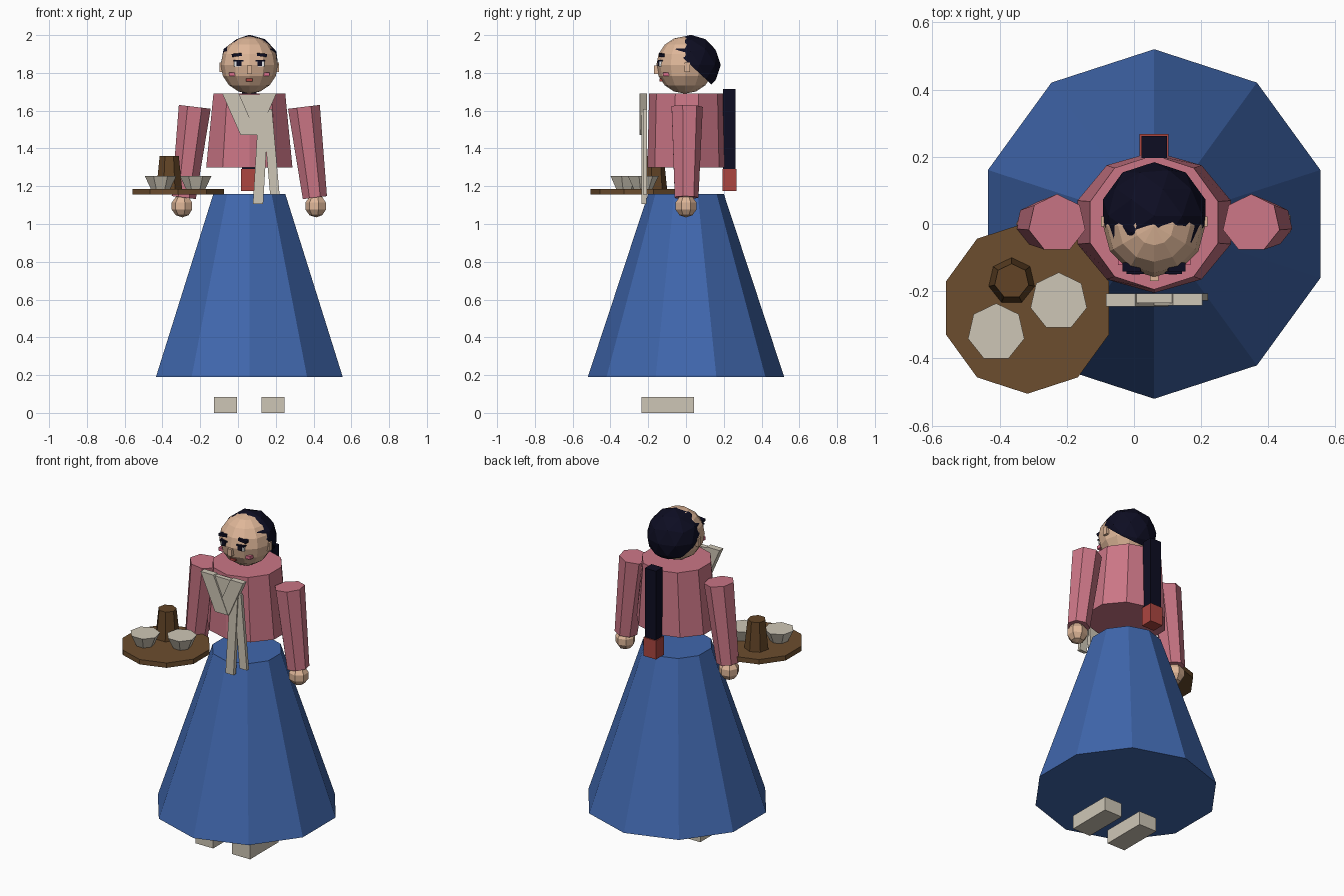
import bpy, bmesh, math
from mathutils import Matrix, Vector

if "Cube" in bpy.data.objects:
    bpy.data.objects.remove(bpy.data.objects["Cube"])

CX = 0.06  # body axis


def mat(name, r, g, b):
    m = bpy.data.materials.new(name)
    lin = [((c / 255 + 0.055) / 1.055) ** 2.4 if c > 10 else c / 255 / 12.92 for c in (r, g, b)]
    m.diffuse_color = (*lin, 1)
    m.use_nodes = True
    m.node_tree.nodes["Principled BSDF"].inputs["Base Color"].default_value = m.diffuse_color
    return m


PINK = mat("pink cloth", 203, 118, 134)
BLUE = mat("blue cloth", 64, 103, 173)
HAIR = mat("dark navy hair", 13, 13, 34)
SKIN = mat("skin", 222, 182, 152)
CREAM = mat("cream", 206, 198, 182)
WOOD = mat("brown wood", 108, 77, 46)
POT = mat("dark brown", 98, 68, 38)
RED = mat("red ribbon", 172, 70, 64)
CHEEK = mat("blush", 222, 112, 140)
WHITE = mat("eye white", 235, 235, 235)


def finish(name, bm, m, loc=(0, 0, 0)):
    bmesh.ops.recalc_face_normals(bm, faces=bm.faces)
    me = bpy.data.meshes.new(name)
    bm.to_mesh(me)
    bm.free()
    me.materials.append(m)
    ob = bpy.data.objects.new(name, me)
    ob.location = loc
    bpy.context.collection.objects.link(ob)
    return ob


def box(name, x0, x1, y0, y1, z0, z1, m, tilt=0):
    bm = bmesh.new()
    bmesh.ops.create_cube(bm, size=1)
    bmesh.ops.scale(bm, vec=(x1 - x0, y1 - y0, z1 - z0), verts=bm.verts)
    ob = finish(name, bm, m, ((x0 + x1) / 2, (y0 + y1) / 2, (z0 + z1) / 2))
    ob.rotation_euler.y = math.radians(tilt)
    return ob


def frustum(name, n, low, high, r0, r1, m):
    """Capped n-sided cone between two centres; r0, r1 are (x, y) radii."""
    bm = bmesh.new()
    low, high = Vector(low), Vector(high)
    turn = Vector((0, 0, 1)).rotation_difference(high - low).to_matrix()
    rings = []
    for c, r in ((low, r0), (high, r1)):
        ring = []
        for i in range(n):
            a = math.pi / 2 + math.tau * i / n
            ring.append(bm.verts.new(c + turn @ Vector((r[0] * math.cos(a), r[1] * math.sin(a), 0))))
        rings.append(ring)
        bm.faces.new(ring)
    for i in range(n):
        j = (i + 1) % n
        bm.faces.new((rings[0][i], rings[0][j], rings[1][j], rings[1][i]))
    return finish(name, bm, m)


def strip(name, a, b, width, y0, y1, m):
    """Flat cloth strip between two (x, z) points with level ends."""
    bm = bmesh.new()
    h = width / 2
    pts = [(a[0] - h, a[1]), (a[0] + h, a[1]), (b[0] + h, b[1]), (b[0] - h, b[1])]
    f = bm.faces.new([bm.verts.new((x, y0, z)) for x, z in pts])
    ext = bmesh.ops.extrude_face_region(bm, geom=[f])["geom"]
    bmesh.ops.translate(bm, vec=(0, y1 - y0, 0), verts=[v for v in ext if isinstance(v, bmesh.types.BMVert)])
    return finish(name, bm, m)


# Skirt and bodice
frustum("skirt", 10, (CX, 0, 0.19), (CX, 0, 1.16), (0.52, 0.52), (0.2, 0.2), BLUE)
frustum("bodice", 10, (CX, 0.005, 1.30), (CX, 0.005, 1.69), (0.24, 0.21), (0.2, 0.2), PINK)

# Head and hair cap
bm = bmesh.new()
bmesh.ops.create_uvsphere(bm, u_segments=12, v_segments=8, radius=0.152)
finish("head", bm, SKIN, (CX, -0.005, 1.842))
bm = bmesh.new()
bmesh.ops.create_icosphere(bm, subdivisions=2, radius=0.16)
# trim the cap along a plane sloping from brow to nape
bmesh.ops.bisect_plane(bm, geom=bm.verts[:] + bm.edges[:] + bm.faces[:], plane_co=(0, 0, 0.0),
                       plane_no=(0, 0.68, 0.73), clear_inner=True)
bmesh.ops.holes_fill(bm, edges=[e for e in bm.edges if e.is_boundary])
finish("hair", bm, HAIR, (CX, 0.024, 1.842))

# Face, arms and shoes, one of each per side
for s, side in ((-1, "left"), (1, "right")):
    def span(a, b):
        return sorted((CX + s * a, CX + s * b))

    box(side + "_shoe", *span(0.065, 0.187), -0.235, 0.042, 0, 0.085, CREAM)
    frustum(side + "_sleeve", 7, (CX + s * 0.347, 0, 1.14), (CX + s * 0.289, 0.002, 1.62),
            (0.066, 0.066), (0.087, 0.087), PINK)
    bm = bmesh.new()
    bmesh.ops.create_uvsphere(bm, u_segments=7, v_segments=5, radius=0.06)
    bmesh.ops.rotate(bm, matrix=Matrix.Rotation(math.pi / 2, 3, 'Z'), verts=bm.verts)
    finish(side + "_hand", bm, SKIN, (CX + s * 0.354, 0, 1.095))
    box(side + "_ear", *span(0.142, 0.158), -0.008, 0.022, 1.805, 1.855, SKIN)
    box(side + "_brow", *span(0.04, 0.093), -0.142, -0.115, 1.887, 1.903, HAIR, tilt=s * 6)
    box(side + "_eye", *span(0.035, 0.08), -0.143, -0.115, 1.834, 1.862, WHITE)
    box(side + "_pupil", *span(0.042, 0.068), -0.15, -0.142, 1.836, 1.862, HAIR)
    box(side + "_lash", *span(0.032, 0.083), -0.149, -0.115, 1.861, 1.869, HAIR)
    box(side + "_cheek", *span(0.06, 0.108), -0.122, -0.09, 1.783, 1.803, CHEEK)
    # crossed collar band
    strip(side + "_collar_band", (CX + s * 0.1, 1.692), (CX + s * 0.002, 1.47), 0.088,
          -0.245 if s < 0 else -0.242, -0.207, CREAM)

box("nose", CX - 0.013, CX + 0.013, -0.17, -0.13, 1.795, 1.838, SKIN)
box("mouth", CX - 0.018, CX + 0.018, -0.14, -0.1, 1.755, 1.769, RED)

# Collar filling and hanging ribbon tails
bm = bmesh.new()
fr = [bm.verts.new((CX + x, -0.235, z)) for x, z in ((-0.06, 1.685), (0.06, 1.685), (0, 1.53))]
bk = [bm.verts.new((v.co.x, -0.207, v.co.z)) for v in fr]
bm.faces.new(fr)
bm.faces.new(bk)
for i in range(3):
    bm.faces.new((fr[i], fr[i - 1], bk[i - 1], bk[i]))
finish("collar_filling", bm, CREAM)
strip("long_ribbon_tail", (0.135, 1.59), (0.106, 1.105), 0.054, -0.235, -0.21, CREAM)
strip("short_ribbon_tail", (0.155, 1.61), (0.195, 1.155), 0.05, -0.228, -0.207, CREAM)

# Braid with its ribbon
box("braid", 0.022, 0.098, 0.197, 0.262, 1.29, 1.715, HAIR)
box("braid_ribbon", 0.017, 0.103, 0.192, 0.268, 1.175, 1.29, RED)

# Tray with bottle and two bowls
frustum("tray", 10, (-0.317, -0.25, 1.155), (-0.317, -0.25, 1.185), (0.255, 0.255), (0.255, 0.255), WOOD)
frustum("bottle", 7, (-0.364, -0.17, 1.184), (-0.364, -0.17, 1.36), (0.07, 0.07), (0.052, 0.052), POT)
for i, (x, y) in enumerate(((-0.41, -0.322), (-0.224, -0.23))):
    frustum("bowl_%d" % (i + 1), 7, (x, y, 1.184), (x, y, 1.255), (0.052, 0.052), (0.086, 0.086), CREAM)
